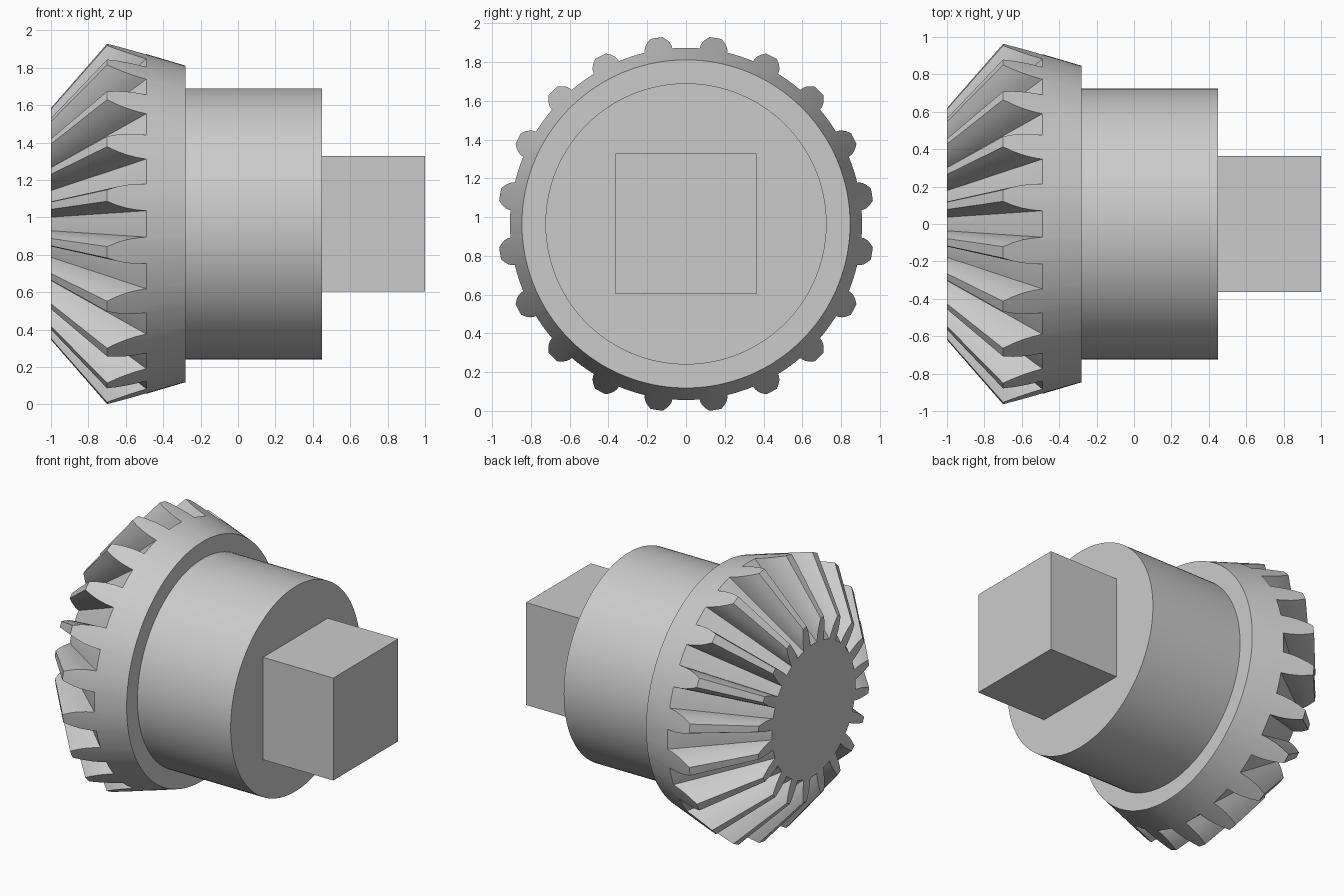
import bpy, bmesh, math
from mathutils import Matrix

cube = bpy.data.objects.get("Cube")
if cube:
    bpy.data.objects.remove(cube, do_unlink=True)

AXIS_Z = 0.965       # height of the shaft axis
TEETH = 20
APEX_X = -1.54       # all tooth lines converge here
FRONT_X = -1.0
RIM = (-0.28, 0.846)     # x, radius where the back cone ends
ROOT = (-0.49, 0.908)
TIP = (-0.70, 0.971)
FLANK = [0.072, 0.070, 0.063, 0.050, 0.031]   # half widths, root to tip

steel = bpy.data.materials.new("steel grey")
steel.use_nodes = True
GREY = (0.6, 0.6, 0.6, 1)
steel.diffuse_color = GREY
steel.node_tree.nodes["Principled BSDF"].inputs["Base Color"].default_value = GREY


def finish(name, bm, smooth=True):
    bmesh.ops.recalc_face_normals(bm, faces=bm.faces)
    mesh = bpy.data.meshes.new(name)
    bm.to_mesh(mesh)
    bm.free()
    mesh.materials.append(steel)
    ob = bpy.data.objects.new(name, mesh)
    bpy.context.collection.objects.link(ob)
    ob.location.z = AXIS_Z
    if smooth:
        bpy.ops.object.select_all(action='DESELECT')
        ob.select_set(True)
        bpy.context.view_layer.objects.active = ob
        bpy.ops.object.shade_smooth_by_angle(angle=math.radians(25))
    return ob


# Bevel gear: toothed outline on the back cone, lofted towards the apex
def tooth_outline():
    """One pitch of (x, radius, angle) points: flank, tip, flank, root arc."""
    left = []
    for i, half in enumerate(FLANK):
        t = i / (len(FLANK) - 1)
        x = ROOT[0] + (TIP[0] - ROOT[0]) * t
        r = ROOT[1] + (TIP[1] - ROOT[1]) * t
        left.append((x, r, -half / r))
    right = [(x, r, -a) for x, r, a in reversed(left)]
    start = right[-1][2]
    gap = 2 * math.pi / TEETH - 2 * start
    floor = [(*ROOT, start + gap * k / 4) for k in (1, 2, 3)]
    return left + [(*TIP, 0)] + right + floor


def polar(x, r, a):
    return (x, r * math.cos(a), r * math.sin(a))


bm = bmesh.new()
front, outline, rim = [], [], []
for n in range(TEETH):
    turn = (n + 0.5) * 2 * math.pi / TEETH
    for x, r, a in tooth_outline():
        a += turn
        shrink = (FRONT_X - APEX_X) / (x - APEX_X)
        front.append(bm.verts.new(polar(FRONT_X, r * shrink, a)))
        outline.append(bm.verts.new(polar(x, r, a)))
        rim.append(bm.verts.new(polar(*RIM, a)))
for lower, upper in ((front, outline), (outline, rim)):
    for i in range(len(lower)):
        j = (i + 1) % len(lower)
        bm.faces.new((lower[i], lower[j], upper[j], upper[i]))
bm.faces.new(front)
bm.faces.new(rim)
finish("bevel_gear", bm)

# Round hub
bm = bmesh.new()
x0, x1 = -0.30, 0.45
bmesh.ops.create_cone(bm, cap_ends=True, segments=128, radius1=0.725, radius2=0.725,
                      depth=x1 - x0,
                      matrix=Matrix.Translation(((x0 + x1) / 2, 0, 0))
                      @ Matrix.Rotation(math.pi / 2, 4, 'Y'))
finish("hub", bm)

# Square drive end
bm = bmesh.new()
x0, x1 = 0.43, 1.0
bmesh.ops.create_cube(bm, size=1, matrix=Matrix.Translation(((x0 + x1) / 2, 0, 0))
                      @ Matrix.Diagonal((x1 - x0, 0.725, 0.725, 1)))
finish("square_drive", bm, smooth=False)
